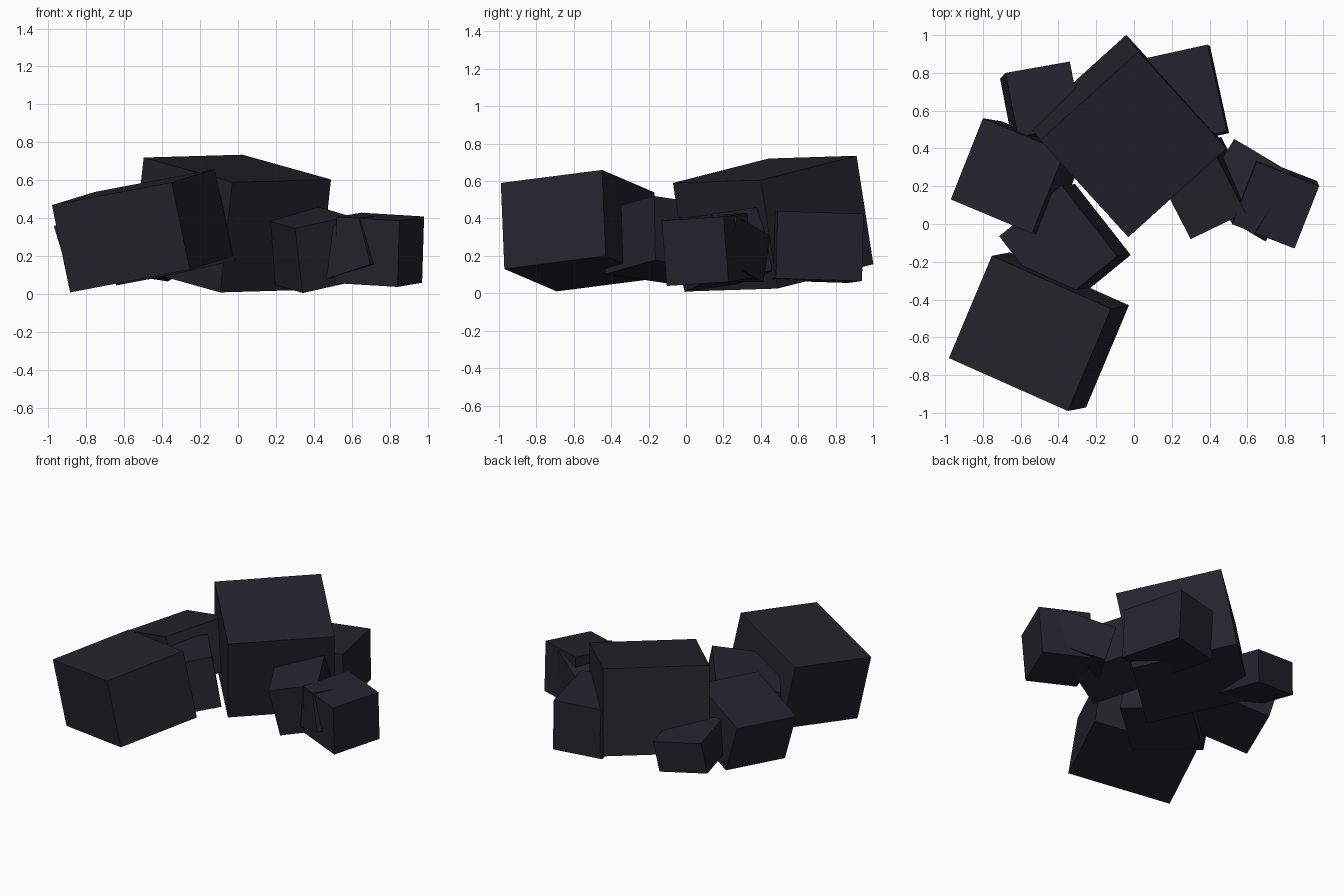
import bpy
import bmesh
from mathutils import Vector

# Remove the default object
cube = bpy.data.objects.get("Cube")
if cube:
    bpy.data.objects.remove(cube, do_unlink=True)

# Single dark stone colour
stone = bpy.data.materials.new("dark_slate")
stone.use_nodes = True
colour = (0.017, 0.017, 0.026, 1.0)
stone.diffuse_color = colour
bsdf = stone.node_tree.nodes["Principled BSDF"]
bsdf.inputs["Base Color"].default_value = colour
bsdf.inputs["Roughness"].default_value = 0.9


def block(name, corner, along, across, depth):
    """Tilted block: one top corner, its two top edges, and a depth downwards."""
    corner, u, v = Vector(corner), Vector(along), Vector(across)
    size = v.length
    v = (v - v.project(u)).normalized() * size
    down = u.cross(v).normalized() * depth
    if down.z > 0:
        down.negate()
    bm = bmesh.new()
    base = [bm.verts.new(p) for p in (corner, corner + u, corner + u + v, corner + v)]
    top = bm.faces.new(base)
    side = bmesh.ops.extrude_face_region(bm, geom=[top], use_keep_orig=True)
    moved = [g for g in side["geom"] if isinstance(g, bmesh.types.BMVert)]
    bmesh.ops.translate(bm, verts=moved, vec=down)
    bmesh.ops.recalc_face_normals(bm, faces=bm.faces)
    mesh = bpy.data.meshes.new(name)
    bm.to_mesh(mesh)
    bm.free()
    mesh.materials.append(stone)
    obj = bpy.data.objects.new(name, mesh)
    bpy.context.scene.collection.objects.link(obj)
    return obj


# Large blocks
block("central_block", (-0.03, -0.07, 0.59), (0.52, 0.47, 0.015), (-0.48, 0.5, 0.13), 0.59)
block("front_block", (-0.98, -0.71, 0.47), (0.63, -0.28, 0.12), (0.23, 0.54, 0.07), 0.47)

# Blocks on the right-hand side of the pile
block("side_block", (-0.97, 0.13, 0.36), (0.43, -0.18, 0.14), (0.17, 0.43, 0.03), 0.35)
block("linking_block", (-0.09, -0.17, 0.52), (-0.33, -0.27, -0.075), (-0.3, 0.37, -0.057), 0.35)
block("small_back_block", (-0.68, 0.8, 0.342), (0.34, 0.06, -0.053), (0.057, -0.34, 0.04), 0.225)

# Blocks on the left-hand side of the pile
block("back_block", (0.39, 0.95, 0.425), (-0.34, -0.075, -0.01), (0.1, -0.46, 0.015), 0.36)
block("inner_block", (0.3, -0.08, 0.347), (0.29, 0.14, 0.065), (-0.17, 0.33, 0.05), 0.35)
block("outer_block", (0.85, -0.13, 0.388), (0.13, 0.33, 0.022), (-0.33, 0.13, 0.02), 0.35)
block("buried_block", (0.53, 0.45, 0.31), (0.3, -0.18, 0.1), (-0.19, -0.33, 0.0), 0.26)
